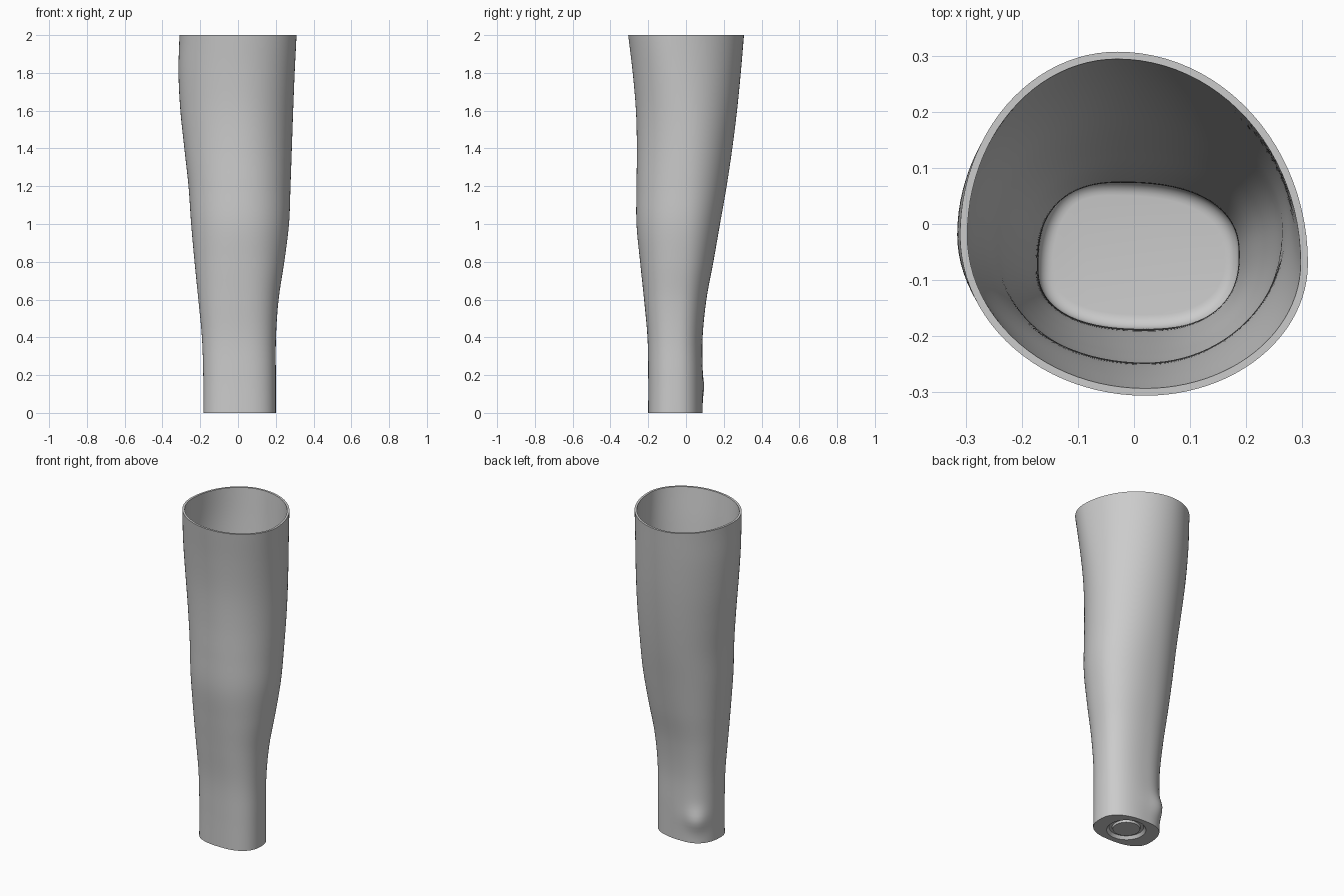
import bpy, bmesh, math

SEGMENTS = 96
LEVELS = 80
HEIGHT = 2.0
WALL = 0.013
FLOOR = 0.04
FILLET = 0.025

# Extents of the shell at evenly spaced heights, from the base to the rim
LEFT_X = [0.20, 0.20, 0.201, 0.215, 0.245, 0.27, 0.278, 0.285, 0.292, 0.30, 0.31]
RIGHT_X = [-0.183, -0.184, -0.191, -0.21, -0.23, -0.248, -0.262, -0.284, -0.305, -0.315, -0.31]
BACK_Y = [0.088, 0.088, 0.088, 0.108, 0.145, 0.18, 0.215, 0.245, 0.27, 0.29, 0.307]
FRONT_Y = [-0.20, -0.20, -0.204, -0.222, -0.243, -0.262, -0.262, -0.26, -0.265, -0.282, -0.306]
# Where the widest points sit, at coarser steps
LEFT_PEAK_Y = [-0.06, -0.05, -0.02, 0.0, -0.07]
RIGHT_PEAK_Y = [-0.08, -0.07, -0.04, -0.02, -0.02]
BACK_PEAK_X = [-0.03, -0.02, 0.0, -0.01, -0.03]
FRONT_PEAK_X = [0.02, 0.02, 0.02, 0.02, 0.02]
ROUNDNESS = [2.45, 2.35, 2.15, 2.0, 2.0]


def sample(values, z):
    """Smooth curve through evenly spaced values."""
    last = len(values) - 1
    t = min(max(z / HEIGHT, 0), 1) * last
    i = min(int(t), last - 1)
    t -= i
    p, q = values[i], values[i + 1]
    m = (q - values[i - 1]) / 2 if i > 0 else q - p
    n = (values[i + 2] - p) / 2 if i + 2 <= last else q - p
    return (p * (2*t**3 - 3*t**2 + 1) + m * (t**3 - 2*t**2 + t)
            + q * (3*t**2 - 2*t**3) + n * (t**3 - t**2))


def section(z, inset=0.0, level=None):
    """Rounded cross-section, its four quarters shaped separately."""
    power = 2 / sample(ROUNDNESS, z)
    points = []
    for k in range(SEGMENTS):
        a = 2 * math.pi * k / SEGMENTS
        c, s = math.cos(a), math.sin(a)
        u = math.copysign(abs(c) ** power, c)
        v = math.copysign(abs(s) ** power, s)
        # Blend the side centres so neighbouring quarters meet
        cx = sample(BACK_PEAK_X if s >= 0 else FRONT_PEAK_X, z)
        cy = sample(LEFT_PEAK_Y if c >= 0 else RIGHT_PEAK_Y, z)
        ex = sample(LEFT_X if c >= 0 else RIGHT_X, z)
        ey = sample(BACK_Y if s >= 0 else FRONT_Y, z)
        x = cx + abs(u) * (ex - math.copysign(inset, c) - cx)
        y = cy + abs(v) * (ey - math.copysign(inset, s) - cy)
        # Ankle-like bump low on the back
        away = (a - math.radians(122)) / 0.42
        lift = 0.022 * math.exp(-away**2 - ((z - 0.14) / 0.065)**2)
        x += lift * math.cos(a)
        y += lift * math.sin(a)
        points.append((x, y, z if level is None else level))
    return points


def circle(radius, z):
    return [(0.01 + radius * math.cos(2 * math.pi * k / SEGMENTS),
             -0.055 + radius * math.sin(2 * math.pi * k / SEGMENTS), z)
            for k in range(SEGMENTS)]


# Rings run from the recess under the base, up the outside, and down the inside
rings = [circle(0.076, 0.006), circle(0.08, 0.018), circle(0.097, 0.018),
         circle(0.11, 0.0)]
rings += [section(HEIGHT * i / LEVELS) for i in range(LEVELS + 1)]
bottom = FLOOR + FILLET
rings += [section(HEIGHT - (HEIGHT - bottom) * i / LEVELS, WALL) for i in range(LEVELS + 1)]
for i in range(1, 7):
    a = math.pi / 2 * i / 6
    z = bottom - FILLET * math.sin(a)
    rings.append(section(bottom, WALL + FILLET * (1 - math.cos(a)), z))

bm = bmesh.new()
loops = [[bm.verts.new(p) for p in ring] for ring in rings]
for low, high in zip(loops, loops[1:]):
    for k in range(SEGMENTS):
        n = (k + 1) % SEGMENTS
        bm.faces.new((low[k], low[n], high[n], high[k]))
bm.faces.new(list(reversed(loops[0])))
bm.faces.new(loops[-1])
bmesh.ops.recalc_face_normals(bm, faces=bm.faces)

cube = bpy.data.objects.get("Cube")
if cube:
    bpy.data.objects.remove(cube, do_unlink=True)

mesh = bpy.data.meshes.new("hollow_leg_shell")
bm.to_mesh(mesh)
bm.free()
shell = bpy.data.objects.new("hollow_leg_shell", mesh)
bpy.context.collection.objects.link(shell)

# Plain grey finish
grey = bpy.data.materials.new("light_grey")
grey.use_nodes = True
colour = (0.6, 0.6, 0.6, 1)
grey.diffuse_color = colour
grey.node_tree.nodes["Principled BSDF"].inputs["Base Color"].default_value = colour
mesh.materials.append(grey)

bpy.ops.object.select_all(action="DESELECT")
shell.select_set(True)
bpy.context.view_layer.objects.active = shell
bpy.ops.object.shade_smooth_by_angle(angle=math.radians(35))
